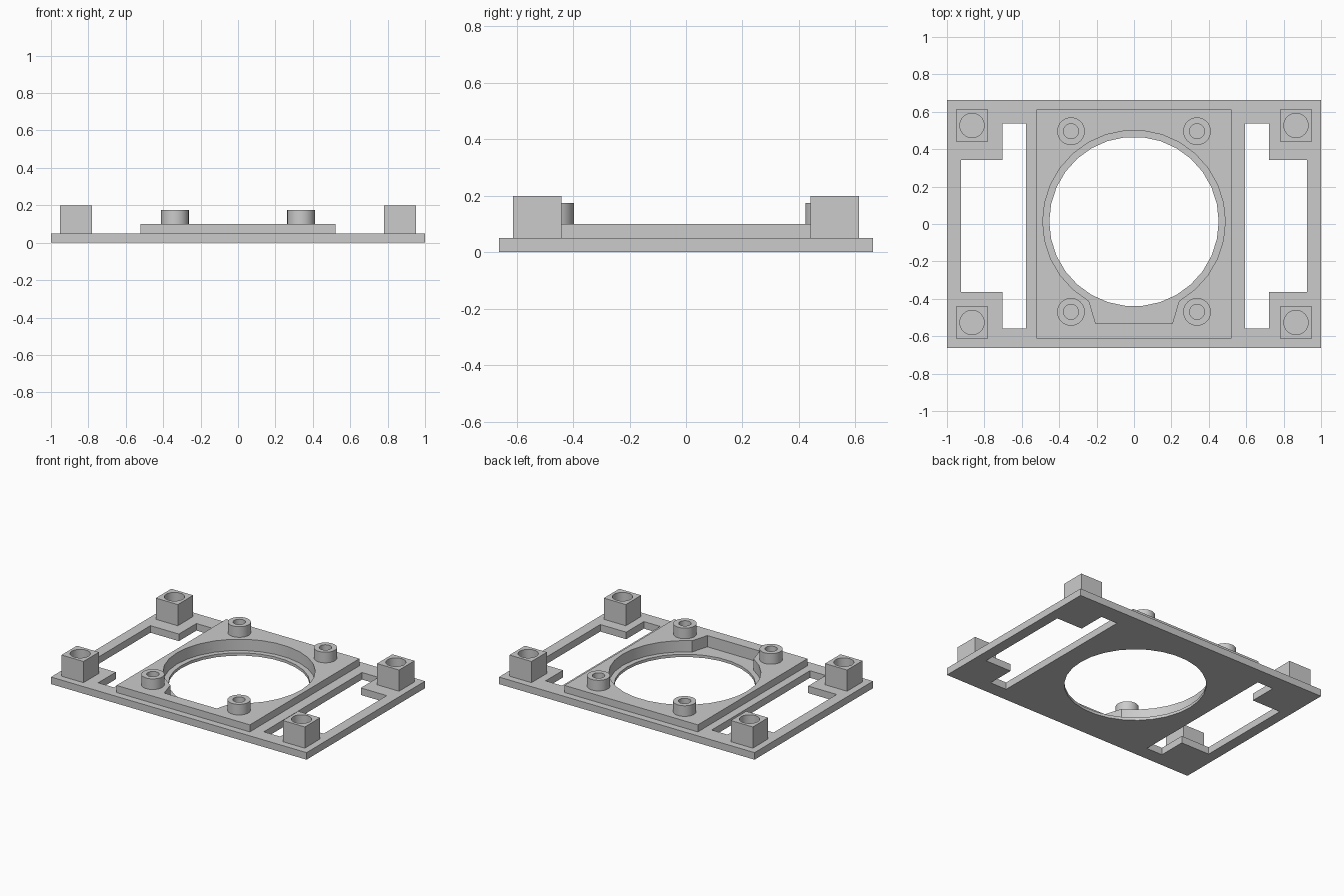
import bpy, bmesh
from math import cos, sin, tau, radians

cube = bpy.data.objects.get("Cube")
if cube:
    bpy.data.objects.remove(cube)

grey = bpy.data.materials.new("plain_grey")
grey.use_nodes = True
grey.diffuse_color = (0.6, 0.6, 0.6, 1)
grey.node_tree.nodes["Principled BSDF"].inputs["Base Color"].default_value = (0.6, 0.6, 0.6, 1)


def prism(name, outline, z0, z1):
    """Extrude a flat outline from z0 to z1."""
    bm = bmesh.new()
    face = bm.faces.new([bm.verts.new((x, y, z0)) for x, y in outline])
    top = bmesh.ops.extrude_face_region(bm, geom=[face])["geom"]
    verts = [v for v in top if isinstance(v, bmesh.types.BMVert)]
    bmesh.ops.translate(bm, verts=verts, vec=(0, 0, z1 - z0))
    bmesh.ops.recalc_face_normals(bm, faces=bm.faces)
    mesh = bpy.data.meshes.new(name)
    bm.to_mesh(mesh)
    bm.free()
    mesh.materials.append(grey)
    obj = bpy.data.objects.new(name, mesh)
    bpy.context.collection.objects.link(obj)
    return obj


def rect(x, y, half_x, half_y):
    return [(x - half_x, y - half_y), (x + half_x, y - half_y),
            (x + half_x, y + half_y), (x - half_x, y + half_y)]


def circle(x, y, r, sides=30):
    return [(x + r * cos(tau * i / sides), y + r * sin(tau * i / sides)) for i in range(sides)]


def cut(obj, outline, z0, z1):
    """Subtract a prism, then discard the cutter."""
    cutter = prism("cutter", outline, z0, z1)
    cutter.hide_render = True
    mod = obj.modifiers.new("cut", "BOOLEAN")
    mod.operation, mod.solver, mod.object = "DIFFERENCE", "EXACT", cutter
    bpy.context.view_layer.objects.active = obj
    bpy.ops.object.modifier_apply(modifier=mod.name)
    bpy.data.objects.remove(cutter)


BASE_TOP, FRAME_TOP, LEDGE = 0.05, 0.1, 0.02
HOLE_Y = 0.013
recess = circle(0, HOLE_Y, 0.488)
notch = [(-0.205, -0.532), (0.205, -0.532), (0.25, -0.38), (-0.25, -0.38)]

# Base plate with central opening, stepped ledge and side windows
base = prism("base_plate", rect(0, 0, 1, 0.662), 0, BASE_TOP)
cut(base, circle(0, HOLE_Y, 0.453), -0.1, 0.2)
for outline in (recess, notch):
    cut(base, outline, LEDGE, 0.2)
for outer, step, inner in ((-0.925, -0.702, -0.578), (0.925, 0.722, 0.594)):
    window = [(outer, -0.363), (step, -0.363), (step, -0.56), (inner, -0.56),
              (inner, 0.538), (step, 0.538), (step, 0.342), (outer, 0.342)]
    cut(base, window, -0.1, 0.2)

# Raised frame around the opening
frame = prism("raised_frame", rect(0, 0, 0.522, 0.613), BASE_TOP, FRAME_TOP)
for outline in (recess, notch):
    cut(frame, outline, 0, 0.2)

parts = [base, frame]
for sx, side in ((-1, "right"), (1, "left")):
    for sy, end in ((-1, "front"), (1, "back")):
        # Square corner posts with blind holes
        x, y = sx * 0.866, sy * 0.527
        post = prism(f"{end}_{side}_post", rect(x, y, 0.086, 0.086), BASE_TOP - 0.01, 0.2)
        cut(post, circle(x, y, 0.065), BASE_TOP, 0.3)
        # Round screw bosses on the frame
        x, y = sx * 0.337, HOLE_Y + sy * 0.483
        boss = prism(f"{end}_{side}_boss", circle(x, y, 0.074), FRAME_TOP - 0.01, 0.175)
        cut(boss, circle(x, y, 0.04), FRAME_TOP, 0.3)
        parts += [post, boss]

# Round walls shade smooth, corners stay sharp
bpy.ops.object.select_all(action="DESELECT")
for obj in parts:
    obj.select_set(True)
bpy.context.view_layer.objects.active = base
bpy.ops.object.shade_smooth_by_angle(angle=radians(30))
